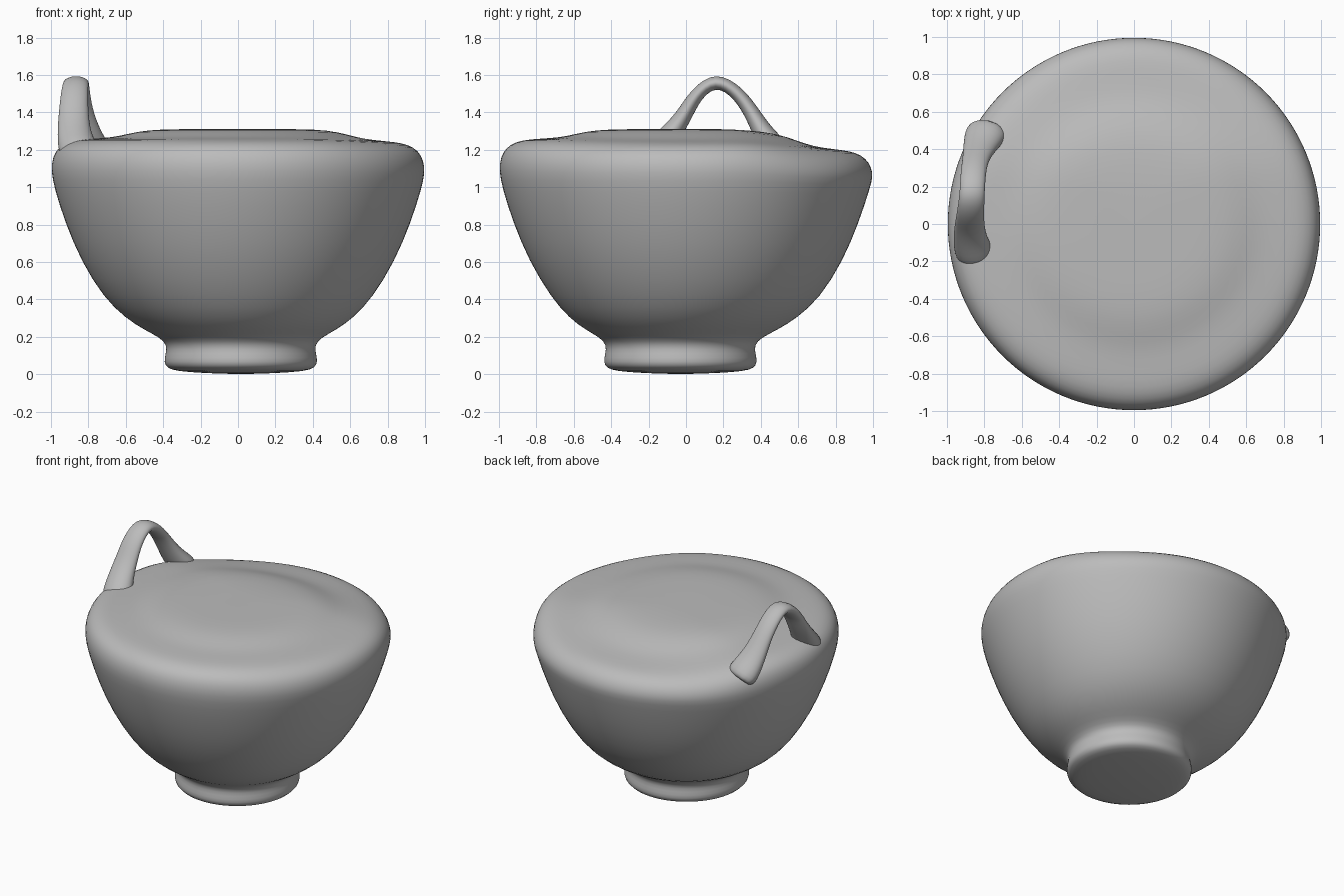
import bpy, bmesh, math
from mathutils import Vector

if "Cube" in bpy.data.objects:
    bpy.data.objects.remove(bpy.data.objects["Cube"])

clay = bpy.data.materials.new("grey clay")
clay.diffuse_color = (0.5, 0.5, 0.5, 1)
clay.use_nodes = True
clay.node_tree.nodes["Principled BSDF"].inputs["Base Color"].default_value = clay.diffuse_color


def smoothstep(a, b, v):
    t = min(max((v - a) / (b - a), 0), 1)
    return t * t * (3 - 2 * t)


def finish(bm, name, levels):
    bmesh.ops.recalc_face_normals(bm, faces=bm.faces)
    mesh = bpy.data.meshes.new(name)
    bm.to_mesh(mesh)
    bm.free()
    mesh.materials.append(clay)
    for p in mesh.polygons:
        p.use_smooth = True
    obj = bpy.data.objects.new(name, mesh)
    bpy.context.collection.objects.link(obj)
    sub = obj.modifiers.new("rounding", 'SUBSURF')
    sub.levels = sub.render_levels = levels
    return obj


def bridge(bm, rings):
    for a, b in zip(rings, rings[1:]):
        n = len(a)
        for i in range(n):
            j = (i + 1) % n
            bm.faces.new((a[i], a[j], b[j], b[i]))


def cap(bm, ring, centre):
    c = bm.verts.new(centre)
    for i in range(len(ring)):
        bm.faces.new((c, ring[i], ring[(i + 1) % len(ring)]))


def settle(x, y, z):
    """Uneven hand-formed shape: dipped back and right rim, off-centre foot."""
    top = smoothstep(0.95, 1.2, z)
    drop = 0.058 * smoothstep(0.25, 0.85, y) + 0.015 * smoothstep(0.4, 0.9, x)
    low = 1 - smoothstep(0.15, 0.45, z)
    return Vector((x + 0.015 * low, y - 0.03 * low, z - drop * top))


# Bowl body with foot ring and a filled, slightly raised top
profile = [(0.2, 0.006), (0.34, 0.016), (0.395, 0.032), (0.412, 0.065),
           (0.402, 0.11), (0.395, 0.155), (0.43, 0.195), (0.51, 0.235),
           (0.61, 0.3), (0.72, 0.41), (0.84, 0.605), (0.925, 0.81),
           (0.982, 0.99), (1.002, 1.09), (0.992, 1.16), (0.965, 1.21),
           (0.91, 1.243), (0.84, 1.256), (0.72, 1.262), (0.64, 1.272),
           (0.54, 1.297), (0.42, 1.31), (0.2, 1.31)]
bm = bmesh.new()
N = 64
rings = []
for r, z in profile:
    rings.append([bm.verts.new(settle(r * math.cos(2 * math.pi * i / N),
                                      r * math.sin(2 * math.pi * i / N), z))
                  for i in range(N)])
bridge(bm, rings)
cap(bm, rings[0], settle(0, 0, 0))
cap(bm, rings[-1], settle(0, 0, 1.31))
finish(bm, "bowl_body", 1)

# Arched loop handle with flared feet: x, y, z, half width, half thickness
path = [(-0.84, -0.18, 1.16, 0.12, 0.10), (-0.875, -0.10, 1.26, 0.10, 0.065),
        (-0.88, -0.01, 1.38, 0.085, 0.045), (-0.875, 0.05, 1.495, 0.078, 0.04),
        (-0.865, 0.16, 1.585, 0.07, 0.044), (-0.86, 0.28, 1.505, 0.072, 0.04),
        (-0.845, 0.355, 1.395, 0.075, 0.043), (-0.82, 0.425, 1.265, 0.10, 0.062),
        (-0.78, 0.51, 1.16, 0.13, 0.09)]
bm = bmesh.new()
rings = []
for k, (x, y, z, w, t) in enumerate(path):
    a, b = path[max(k - 1, 0)], path[min(k + 1, len(path) - 1)]
    tangent = (Vector(b[:3]) - Vector(a[:3])).normalized()
    side = Vector((1, 0, 0))
    side = (side - tangent * side.dot(tangent)).normalized()
    up = tangent.cross(side)
    rings.append([bm.verts.new(Vector((x, y, z))
                               + side * w * math.cos(math.pi * i / 5)
                               + up * t * math.sin(math.pi * i / 5))
                  for i in range(10)])
bridge(bm, rings)
cap(bm, rings[0], path[0][:3])
cap(bm, rings[-1], path[-1][:3])
finish(bm, "loop_handle", 2)
